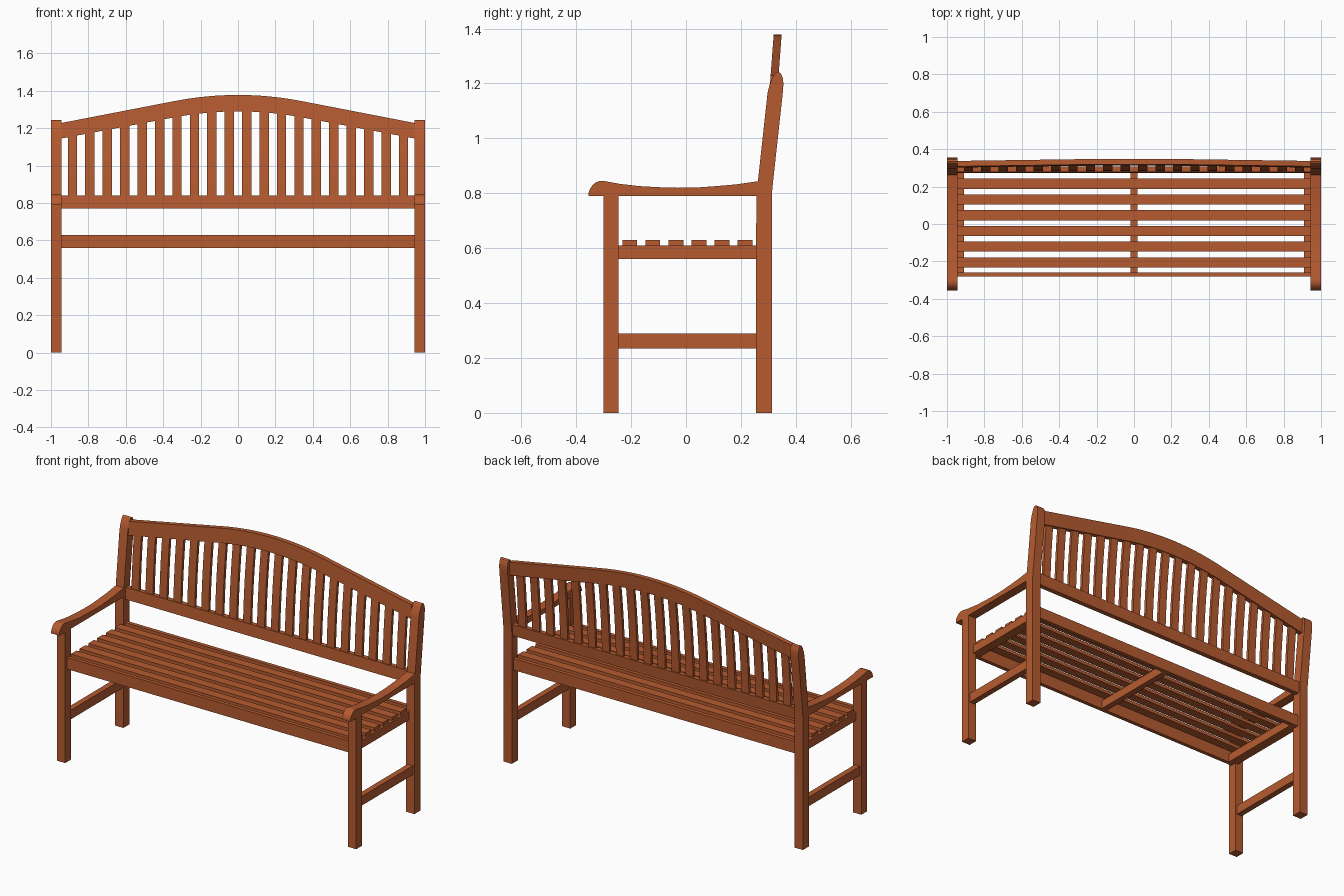
import bpy, bmesh, math

if "Cube" in bpy.data.objects:
    bpy.data.objects.remove(bpy.data.objects["Cube"])

wood = bpy.data.materials.new("wood")
wood.diffuse_color = (0.47, 0.105, 0.03, 1)
wood.use_nodes = True
wood.node_tree.nodes["Principled BSDF"].inputs["Base Color"].default_value = wood.diffuse_color


def finish(bm, name, smooth=False):
    bmesh.ops.recalc_face_normals(bm, faces=bm.faces)
    me = bpy.data.meshes.new(name)
    bm.to_mesh(me)
    bm.free()
    me.materials.append(wood)
    ob = bpy.data.objects.new(name, me)
    bpy.context.collection.objects.link(ob)
    if smooth:
        bpy.ops.object.select_all(action='DESELECT')
        ob.select_set(True)
        bpy.context.view_layer.objects.active = ob
        bpy.ops.object.shade_smooth_by_angle(angle=math.radians(30))
    return ob


def box(name, x, y, z, warp=None, cuts=0):
    """Box from (min, max) ranges; warp(z) pushes it back in y."""
    bm = bmesh.new()
    bmesh.ops.create_cube(bm, size=1)
    for v in bm.verts:
        v.co = [r[0] + (c + 0.5) * (r[1] - r[0]) for c, r in zip(v.co, (x, y, z))]
    if cuts:
        upright = [e for e in bm.edges if abs(e.verts[0].co.z - e.verts[1].co.z) > 1e-4]
        bmesh.ops.subdivide_edges(bm, edges=upright, cuts=cuts, use_grid_fill=True)
    if warp:
        for v in bm.verts:
            v.co.y += warp(v.co.z)
    return finish(bm, name)


def prism(name, pts, place, lo, hi, smooth=True):
    """Extrude a 2D outline; place(a, b, t) gives the 3D point."""
    bm = bmesh.new()
    ends = [[bm.verts.new(place(a, b, t)) for a, b in pts] for t in (lo, hi)]
    bm.faces.new(ends[0])
    bm.faces.new(ends[1][::-1])
    n = len(pts)
    for i in range(n):
        j = (i + 1) % n
        bm.faces.new((ends[0][i], ends[0][j], ends[1][j], ends[1][i]))
    return finish(bm, name, smooth)


def lean(z):
    return 0.075 * (z - 0.8)


def bowed(z):
    t = (z - 0.8) / 0.45
    return lean(z) - 0.02 * t * (1 - t)


# Side frames
back_leg = [(0.255, 0), (0.313, 0), (0.313, 0.8), (0.318, 0.85), (0.353, 1.17),
            (0.355, 1.2), (0.352, 1.222), (0.344, 1.238), (0.335, 1.243),
            (0.325, 1.238), (0.315, 1.222), (0.305, 1.197), (0.297, 1.165),
            (0.262, 0.845), (0.256, 0.79)]
arm = [(0.258, 0.79), (-0.355, 0.79), (-0.355, 0.8), (-0.350, 0.815),
       (-0.341, 0.829), (-0.328, 0.840), (-0.313, 0.845), (-0.295, 0.844),
       (-0.24, 0.834), (-0.17, 0.826), (-0.10, 0.822), (-0.03, 0.820),
       (0.04, 0.821), (0.11, 0.826), (0.18, 0.832), (0.264, 0.844)]
for side, s in (("right", 1), ("left", -1)):
    def across(a, b, t, s=s):
        return (s * t, a, b)

    def span(a, b, s=s):
        return tuple(sorted((s * a, s * b)))

    box(f"front_leg_{side}", span(0.945, 1), (-0.3, -0.245), (0, 0.79))
    prism(f"back_leg_{side}", back_leg, across, 0.945, 1)
    prism(f"armrest_{side}", arm, across, 0.945, 1)
    box(f"stretcher_{side}", span(0.955, 0.99), (-0.245, 0.256), (0.235, 0.29))
    box(f"seat_side_rail_{side}", span(0.908, 0.965), (-0.258, 0.272), (0.56, 0.61))

# Seat frame and slats
box("seat_front_rail", (-0.945, 0.945), (-0.281, -0.258), (0.56, 0.63))
box("seat_back_rail", (-0.945, 0.945), (0.272, 0.296), (0.56, 0.63))
box("seat_centre_rail", (-0.018, 0.018), (-0.258, 0.272), (0.56, 0.61))
for i in range(6):
    y = -0.205 + 0.084 * i
    box(f"seat_slat_{i + 1}", (-0.955, 0.955), (y - 0.027, y + 0.027), (0.61, 0.63))


# Arched top rail: straight shoulders blending into a shallow crown
def arch(x, crown, end):
    x, k = abs(x), 0.34
    slope = (crown - end) / (0.945 - k / 2)
    return crown - (slope * x * x / (2 * k) if x < k else slope * (x - k / 2))


xs = [-0.945] + [-0.34 + 0.68 * i / 16 for i in range(17)] + [0.945]
outline = [(x, arch(x, 1.378, 1.228)) for x in xs]
outline += [(x, arch(x, 1.29, 1.145)) for x in reversed(xs)]
prism("back_top_rail", outline, lambda a, b, t: (a, t + lean(b), b), 0.276, 0.305)

# Lower back rail and upright slats
box("back_lower_rail", (-0.945, 0.945), (0.276, 0.305), (0.77, 0.84), lean)
for i in range(20):
    x = -0.885 + 1.77 * i / 19
    top = arch(x, 1.29, 1.145) + 0.02
    box(f"back_slat_{i + 1}", (x - 0.025, x + 0.025), (0.282, 0.299), (0.83, top), bowed, 5)
